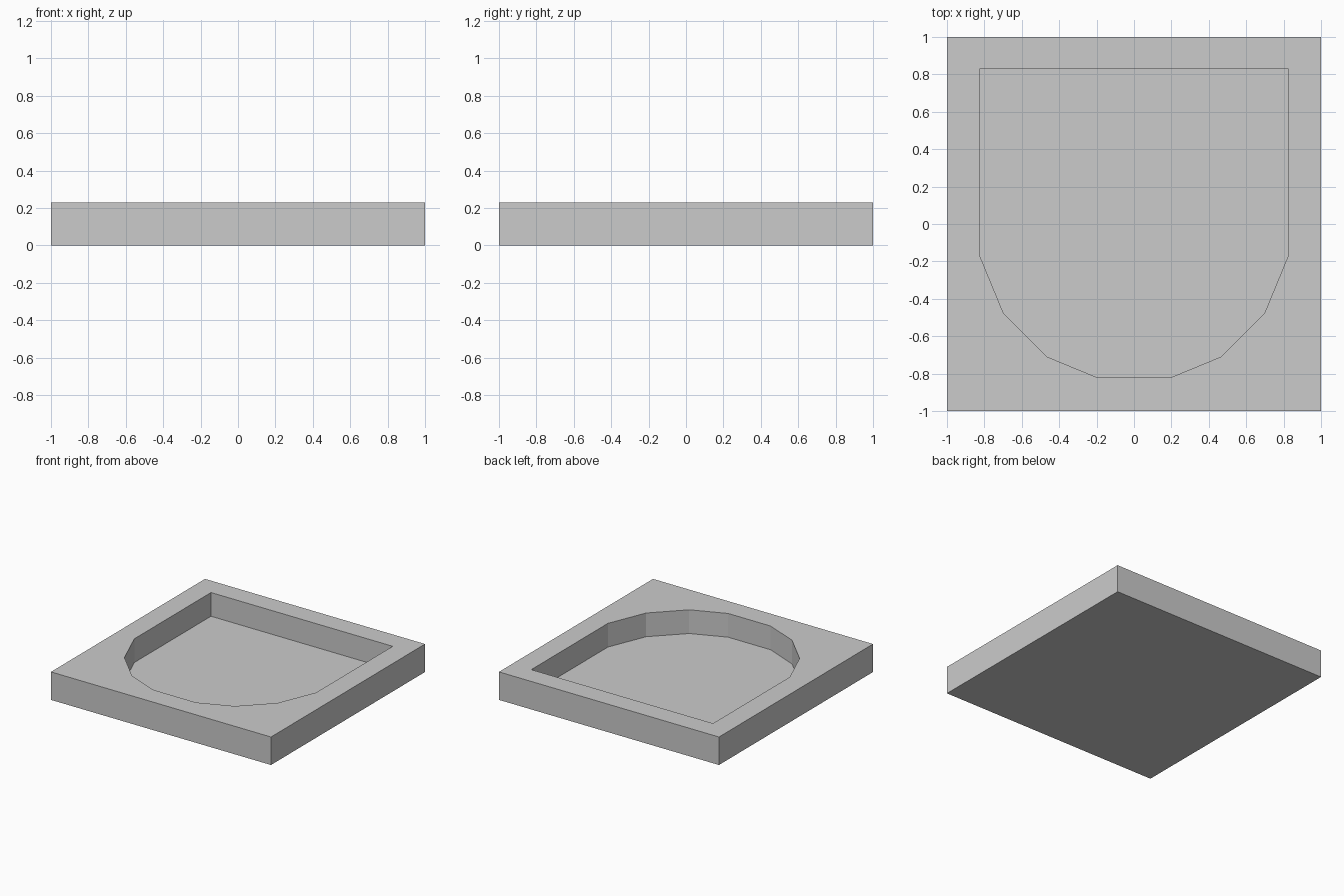
import bpy, bmesh

if "Cube" in bpy.data.objects:
    bpy.data.objects.remove(bpy.data.objects["Cube"])

HEIGHT, FLOOR = 0.23, 0.035

# Outer square and half of the pocket outline (mirrored across x)
square = [(-1, -1), (1, -1), (1, 1), (-1, 1)]
half = [(0.193, -0.822), (0.467, -0.709), (0.697, -0.479), (0.826, -0.166), (0.826, 0.829)]
pocket = half + [(-x, y) for x, y in reversed(half)]

bm = bmesh.new()


def ring(points, z):
    verts = [bm.verts.new((x, y, z)) for x, y in points]
    edges = [bm.edges.new((a, b)) for a, b in zip(verts, verts[1:] + verts[:1])]
    return verts, edges


def walls(low, high):
    n = len(low)
    for i in range(n):
        j = (i + 1) % n
        bm.faces.new((low[i], low[j], high[j], high[i]))


# Slab sides and underside
base, _ = ring(square, 0)
top, top_edges = ring(square, HEIGHT)
walls(base, top)
bm.faces.new(base)

# Pocket walls and floor
floor, _ = ring(pocket, FLOOR)
lip, lip_edges = ring(pocket, HEIGHT)
walls(floor, lip)
bm.faces.new(floor)

# Flat rim between slab edge and pocket
bmesh.ops.triangle_fill(bm, use_beauty=True, use_dissolve=False, edges=top_edges + lip_edges)
bmesh.ops.recalc_face_normals(bm, faces=bm.faces)

mesh = bpy.data.meshes.new("recessed_tray")
bm.to_mesh(mesh)
bm.free()
tray = bpy.data.objects.new("recessed_tray", mesh)
bpy.context.collection.objects.link(tray)
